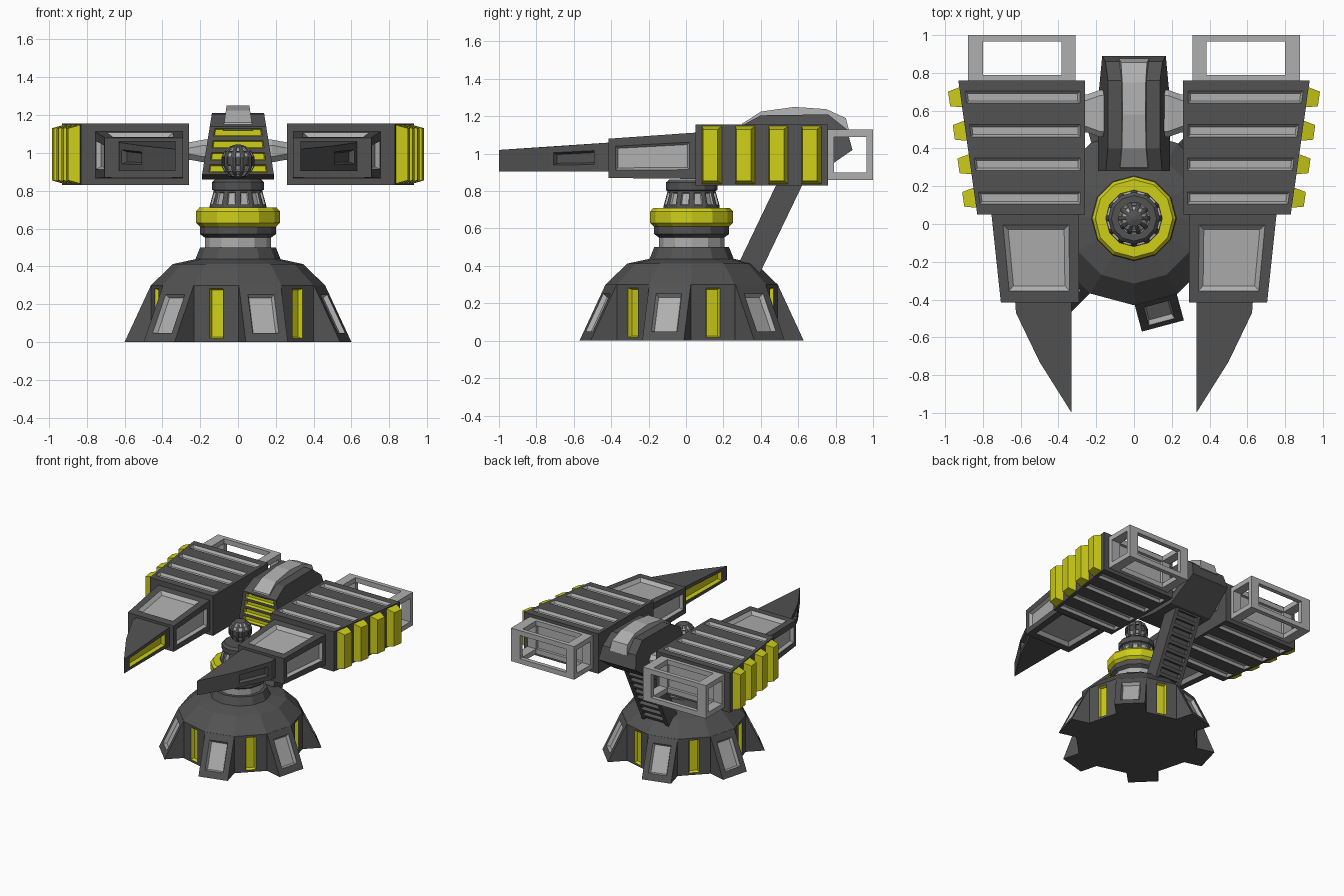
import bpy, bmesh
from math import sin, cos, pi, radians
from mathutils import Vector

if "Cube" in bpy.data.objects:
    bpy.data.objects.remove(bpy.data.objects["Cube"])

DARK, LIGHT, YELLOW = 0, 1, 2
MATS = []
for mname, col in (("dark_grey", (.085, .085, .085)), ("light_grey", (.43, .43, .43)),
                   ("yellow", (.62, .62, .01))):
    m = bpy.data.materials.new(mname)
    m.diffuse_color = (*col, 1)
    m.use_nodes = True
    m.node_tree.nodes["Principled BSDF"].inputs["Base Color"].default_value = m.diffuse_color
    MATS.append(m)


def loft(rings, mats=DARK):
    """Closed solid through rings of points; returns the bmesh and its side faces by row."""
    bm = bmesh.new()
    vs = [[bm.verts.new(p) for p in r] for r in rings]
    n = len(vs[0])
    sides = []
    for i, (a, b) in enumerate(zip(vs, vs[1:])):
        row = [bm.faces.new((a[j], a[(j + 1) % n], b[(j + 1) % n], b[j])) for j in range(n)]
        for f in row:
            f.material_index = mats if isinstance(mats, int) else mats[i]
        sides.append(row)
    for ring, mi in ((vs[0], 0), (vs[-1], -1)):
        bm.faces.new(ring).material_index = mats if isinstance(mats, int) else mats[mi]
    bmesh.ops.recalc_face_normals(bm, faces=bm.faces[:])
    bm.normal_update()
    return bm, sides


def prism(pts, mat=DARK):
    """Plan outline of (x, y, z_low, z_high)."""
    return loft([[(x, y, a) for x, y, a, b in pts], [(x, y, b) for x, y, a, b in pts]], mat)


def extrude_x(profile, half, mat=DARK):
    """Side profile of (y, z), with half-width depending on z."""
    return loft([[(s * half(z), y, z) for y, z in profile] for s in (-1, 1)], mat)


def lathe(profile, segs, mats=DARK, cy=.03):
    return loft([[(r * cos(2 * pi * j / segs), cy + r * sin(2 * pi * j / segs), z)
                  for j in range(segs)] for r, z in profile], mats)


def panels(bm, face, along, mat, n=1, mu=.15, mv=.15, depth=.02, s=.01):
    """Cut n recessed panels, stacked in direction 'along', into a four-sided face."""
    q = [v.co.copy() for v in face.verts]
    nrm, base, a = face.normal.copy(), face.material_index, Vector(along)
    if abs((q[1] - q[0]).normalized().dot(a)) > abs((q[2] - q[1]).normalized().dot(a)):
        q = q[1:] + q[:1]
    bm.faces.remove(face)

    def at(u, v):
        return q[0].lerp(q[1], u).lerp(q[3].lerp(q[2], u), v)
    for k in range(n):
        lo, hi, m = k / n, (k + 1) / n, mv / n
        outer = [at(0, lo), at(1, lo), at(1, hi), at(0, hi)]
        rim = [at(mu, lo + m), at(1 - mu, lo + m), at(1 - mu, hi - m), at(mu, hi - m)]
        floor = [p + ((rim[i - 3] - p).normalized() + (rim[i - 1] - p).normalized()) * s
                 - nrm * depth for i, p in enumerate(rim)]
        o, r, f = ([bm.verts.new(p) for p in ring] for ring in (outer, rim, floor))
        for x, y, mi in ((o, r, base), (r, f, mat)):
            for i in range(4):
                bm.faces.new((x[i], x[i - 3], y[i - 3], y[i])).material_index = mi
        bm.faces.new(f).material_index = mat
    bm.normal_update()


def finish(name, bm, mirror=False):
    bmesh.ops.remove_doubles(bm, verts=bm.verts[:], dist=1e-5)
    me = bpy.data.meshes.new(name)
    bm.to_mesh(me)
    bm.free()
    for m in MATS:
        me.materials.append(m)
    ob = bpy.data.objects.new(name, me)
    bpy.context.collection.objects.link(ob)
    if mirror:
        ob.modifiers.new("mirror", 'MIRROR')


def box(x0, x1, y0, y1, z0, z1, mat=DARK):
    return prism([(x0, y0, z0, z1), (x1, y0, z0, z1), (x1, y1, z0, z1), (x0, y1, z0, z1)], mat)


Z = (0, 0, 1)

# twelve-sided base with yellow slots between the feet
bm, sides = lathe([(.46, 0), (.46, .3), (.345, .412), (.225, .438), (.2, .5)], 12)
for j in range(0, 12, 2):
    panels(bm, sides[0][j], Z, YELLOW, mu=.34, mv=.06, depth=.025, s=.008)
finish("base", bm)

# six flared feet
for k in range(6):
    a = radians(-75 + 60 * k)
    u, t, c = Vector((cos(a), sin(a), 0)), Vector((-sin(a), cos(a), 0)), Vector((0, .03, 0))
    prof = [(.42, 0), (.59, 0), (.446, .3), (.42, .3)]
    bm, sides = loft([[c + u * r + t * w + Vector((0, 0, z)) for r, z in prof] for w in (-.115, .115)])
    panels(bm, sides[0][1], Z, LIGHT, mu=.19, mv=.16, depth=.025)
    finish(f"foot_{k + 1}", bm)

# neck stack
finish("neck_post", lathe([(.175, .49), (.175, .56)], 12, LIGHT)[0])
finish("neck_collar", lathe([(.165, .545), (.2, .57), (.2, .61), (.17, .62)], 12)[0])
finish("neck_ring", lathe([(.19, .6), (.222, .63), (.222, .69), (.205, .71), (.15, .71)], 12, YELLOW)[0])
bm, sides = lathe([(.15, .7), (.15, .72), (.128, .8), (.138, .805), (.138, .845), (.12, .862), (.07, .862)], 12)
for f in sides[1]:
    panels(bm, f, Z, LIGHT, mu=.2, mv=.08, depth=.01, s=.004)
finish("neck_top", bm)

# sensor ball with light slits
bm, sides = lathe([(.09 * sin(t), .955 - .09 * cos(t))
                   for t in (.12, .5, .95, 1.3, 1.84, 2.2, 2.65, 3.02)], 10)
for i in (1, 2, 3, 4, 5):
    for f in sides[i]:
        panels(bm, f, Z, LIGHT if i != 3 else DARK, mu=.25, mv=.05, depth=.006, s=.002)
finish("sensor_ball", bm)

# slanted support arm with slatted back
bm, sides = extrude_x([(.275, .4), (.385, .34), (.635, .86), (.5, .87)], lambda z: .12)
panels(bm, sides[0][1], Z, DARK, n=9, mu=.12, mv=.2, depth=.025, s=.004)
finish("support_arm", bm)

# central pod with yellow front grille and light top rib
bm, sides = extrude_x([(.28, .885), (.28, 1.14), (.4, 1.205), (.76, 1.21), (.86, 1.13),
                       (.89, 1.02), (.66, .86), (.45, .86)],
                      lambda z: .19 - max(0, z - .885) * .16)
panels(bm, sides[0][0], Z, YELLOW, n=4, mu=.09, mv=.17, depth=.025, s=.006)
finish("pod", bm)
finish("pod_rib", extrude_x([(.288, 1.12), (.3, 1.16), (.4, 1.225), (.58, 1.25), (.75, 1.238),
                             (.855, 1.19), (.875, 1.11)],
                            lambda z: .08 - (z - 1.11) * .14, LIGHT)[0])

# connectors from pod to wings
rings = []
for x, hy, hz in ((.15, .125, .06), (.18, .125, .06), (.25, .1, .047), (.28, .1, .047)):
    c = .03
    rings.append([(x, .585 + y, 1.01 + z) for y, z in
                  ((-hy, -hz + c), (-hy + c, -hz), (hy - c, -hz), (hy, -hz + c),
                   (hy, hz - c), (hy - c, hz), (-hy + c, hz), (-hy, hz - c))])
finish("wing_connector", loft(rings, LIGHT)[0], True)

# wing main block, slotted above and below
bm, sides = prism([(.26, .05, .83, 1.155), (.83, .05, .83, 1.155),
                   (.93, .76, .83, 1.155), (.26, .76, .83, 1.155)])
for f in [f for f in bm.faces if abs(f.normal.z) > .9]:
    panels(bm, f, (0, 1, 0), LIGHT, n=4, mu=.04, mv=.32, depth=.02, s=.012)
finish("wing_block", bm, True)

# yellow side fins
wall, out = Vector((.1, .71, 0)).normalized(), Vector((.71, -.1, 0)).normalized()
for k in range(4):
    c = Vector((.83, .05, 0)) + wall * (.09 + .179 * k)
    rings = []
    for d, w, z0, z1 in ((-.02, .053, .838, 1.147), (.002, .053, .838, 1.147), (.062, .039, .855, 1.13)):
        rings.append([c + out * d + wall * s * w + Vector((0, 0, z))
                      for s, z in ((-1, z0), (1, z0), (1, z1), (-1, z1))])
    finish(f"wing_fin_{k + 1}", loft(rings, YELLOW)[0], True)

# open cage behind the wing
X, Y, H = ((.31, .385), (.8, .88)), ((.755, .79), (.965, 1.0)), ((.86, .9), (1.09, 1.13))
for i in (0, 1):
    for j in (0, 1):
        tag = f"{i + 1}{j + 1}"
        finish("cage_bar_across_" + tag, box(.31, .88, *Y[i], *H[j], LIGHT)[0], True)
        finish("cage_bar_long_" + tag, box(*X[i], .755, 1.0, *H[j], LIGHT)[0], True)
        finish("cage_post_" + tag, box(*X[i], *Y[j], .86, 1.13, LIGHT)[0], True)
finish("cage_back_plate", box(.32, .87, .75, .767, .87, 1.12, LIGHT)[0], True)

# wing mid block with panels on four sides
bm, sides = prism([(.29, -.415, .87, 1.08), (.705, -.415, .87, 1.08),
                   (.755, .055, .865, 1.113), (.29, .055, .865, 1.113)])
for f in [f for f in bm.faces if abs(f.normal.z) > .9]:
    panels(bm, f, (0, 1, 0), LIGHT, mu=.12, mv=.13, depth=.025, s=.025)
for j in (1, 3):
    panels(bm, sides[0][j], Z, LIGHT, mu=.08, mv=.2, depth=.025, s=.012)
finish("wing_mid_block", bm, True)

# pointed blade with yellow inner recess and dark outer recess
bm, sides = prism([(.33, -.4, .905, 1.06), (.63, -.4, .905, 1.06), (.625, -.47, .905, 1.055),
                   (.5, -.73, .905, 1.037), (.33, -1.0, .905, 1.02)])
panels(bm, sides[0][4], Z, YELLOW, mu=.12, mv=.2, depth=.025, s=.012)
panels(bm, sides[0][2], Z, DARK, mu=.08, mv=.25, depth=.025, s=.01)
finish("wing_blade", bm, True)
